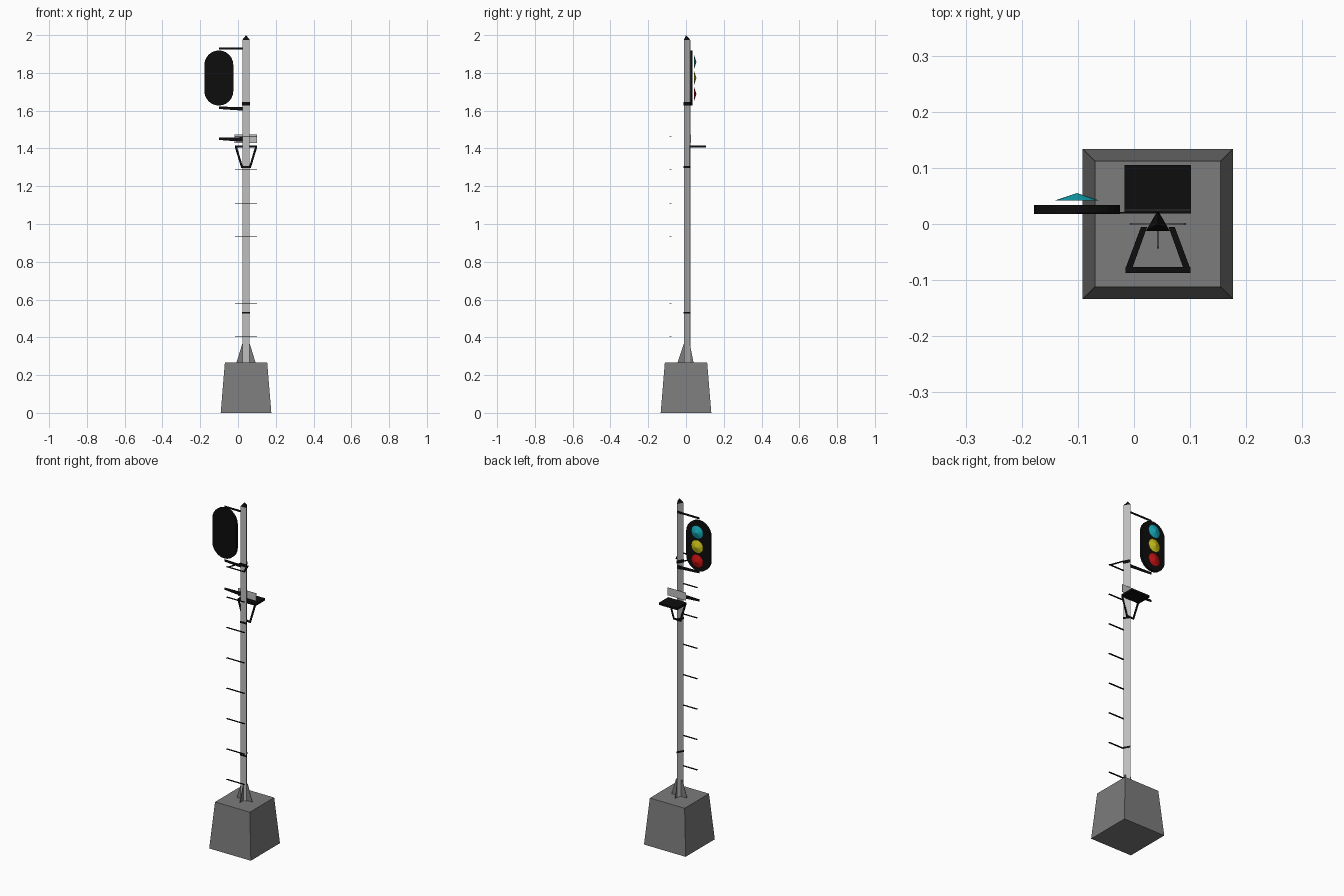
import bpy, bmesh, math

if "Cube" in bpy.data.objects:
    bpy.data.objects.remove(bpy.data.objects["Cube"])

PX = 0.0425  # x of the pole axis


def material(name, rgb):
    m = bpy.data.materials.new(name)
    m.diffuse_color = (*rgb, 1)
    m.use_nodes = True
    m.node_tree.nodes["Principled BSDF"].inputs["Base Color"].default_value = m.diffuse_color
    return m


BLACK = material("black", (0.004, 0.004, 0.004))
STEEL = material("light grey steel", (0.52, 0.52, 0.52))
CONCRETE = material("concrete grey", (0.2, 0.2, 0.2))
CYAN = material("cyan lens", (0.008, 0.42, 0.5))
YELLOW = material("yellow lens", (0.62, 0.56, 0.01))
RED = material("red lens", (0.55, 0.006, 0.006))


def finish(name, bm, mat):
    bmesh.ops.recalc_face_normals(bm, faces=bm.faces)
    me = bpy.data.meshes.new(name)
    bm.to_mesh(me)
    bm.free()
    me.materials.append(mat)
    ob = bpy.data.objects.new(name, me)
    bpy.context.collection.objects.link(ob)
    return ob


def loft(name, low, high, mat):
    """Solid between two matching outlines; a one-point top makes a cone."""
    bm = bmesh.new()
    a = [bm.verts.new(p) for p in low]
    b = [bm.verts.new(p) for p in high]
    n = len(a)
    bm.faces.new(a)
    if len(b) > 1:
        bm.faces.new(b)
    for i in range(n):
        j = (i + 1) % n
        bm.faces.new((a[i], a[j], b[j], b[i]) if len(b) > 1 else (a[i], a[j], b[0]))
    return finish(name, bm, mat)


def upright(name, xz, y, t, mat):
    """Thin upright plate from an outline in x and z."""
    return loft(name, [(x, y, z) for x, z in xz], [(x, y + t, z) for x, z in xz], mat)


def flat(name, xy, z, t, mat):
    """Thin level plate from an outline in x and y."""
    return loft(name, [(x, y, z) for x, y in xy], [(x, y, z + t) for x, y in xy], mat)


def rect(a0, a1, b0, b1):
    return [(a0, b0), (a1, b0), (a1, b1), (a0, b1)]


def triangle(r):
    return [(PX + r * math.cos(math.radians(a)), r * math.sin(math.radians(a)))
            for a in (90, 210, 330)]


def square(hx, hy, z):
    return [(PX + sx * hx, sy * hy, z) for sx, sy in ((-1, -1), (1, -1), (1, 1), (-1, 1))]


# Concrete foundation
loft("foundation", square(0.134, 0.134, 0), square(0.112, 0.112, 0.268), CONCRETE)

# Crossed gusset plates at the pole foot
xz = [(PX - 0.05, 0.268), (PX + 0.05, 0.268), (PX + 0.02, 0.365), (PX - 0.02, 0.365)]
upright("foot_gusset_x", xz, -0.001, 0.002, CONCRETE)
yz = [(-0.044, 0.268), (0.04, 0.268), (0.02, 0.365), (-0.012, 0.365)]
loft("foot_gusset_y", [(PX - 0.001, y, z) for y, z in yz],
     [(PX + 0.001, y, z) for y, z in yz], CONCRETE)

# Three-sided pole and pointed cap
flat("pole", triangle(0.0225), 0.268, 1.707, STEEL)
loft("pole_cap", [(x, y, 1.975) for x, y in triangle(0.0225)], [(PX, 0, 2.0)], BLACK)

# Collars round the pole
for i, (z, h) in enumerate(((0.525, 0.01), (1.297, 0.011), (1.628, 0.018))):
    flat(f"pole_collar_{i}", triangle(0.0245), z, h, BLACK)

# Climbing rungs, standing clear of the pole
for i in range(8):
    flat(f"rung_{i}", rect(PX - 0.058, PX + 0.058, -0.087, -0.077),
         0.402 + i * 0.1768, 0.002, BLACK)

# Splayed arms holding the top of the ladder
for s, side in ((-1, "left"), (1, "right")):
    flat(f"ladder_arm_{side}",
         [(PX + s * x, y) for x, y in ((0.019, -0.005), (0.03, -0.005),
                                       (0.058, -0.08), (0.046, -0.08))],
         1.637, 0.002, BLACK)

# Signal housing: a plate with round ends
LX, LZ, R, H = -0.1015, 1.773, 0.0765, 0.146
outline = []
for k in range(26):
    a = math.pi * (k if k < 13 else k - 1) / 12
    outline.append((LX + R * math.cos(a), LZ + (H - R) * (1 if k < 13 else -1) + R * math.sin(a)))
upright("signal_housing", outline, 0.018, 0.016, BLACK)

# Shallow cone lenses
for i, (name, mat) in enumerate((("red", RED), ("yellow", YELLOW), ("cyan", CYAN))):
    z = LZ + (i - 1) * 0.084
    ring = [(LX + 0.039 * math.cos(k * math.pi / 8), 0.042, z + 0.039 * math.sin(k * math.pi / 8))
            for k in range(16)]
    loft(f"{name}_lens", ring, [(LX, 0.055, z)], mat)

# Side arms from the pole
upright("upper_arm", rect(LX, PX, 1.923, 1.934), 0.019, 0.002, BLACK)
upright("lower_arm", [(LX, 1.609), (PX, 1.599), (PX, 1.618), (LX, 1.622)], 0.019, 0.002, BLACK)
upright("middle_arm", [(LX, 1.445), (PX, 1.434), (PX, 1.46), (LX, 1.457)], 0.019, 0.002, BLACK)

# Platform, its back plate and two slanting braces
flat("platform", rect(PX - 0.059, PX + 0.059, 0.019, 0.105), 1.404, 0.012, BLACK)
upright("back_plate", rect(PX - 0.06, PX + 0.058, 1.43, 1.475), 0.024, 0.002, STEEL)
for s, side in ((-1, "left"), (1, "right")):
    upright(f"platform_brace_{side}",
            [(PX + s * x, z) for x, z in ((0.047, 1.406), (0.059, 1.406), (0.026, 1.298), (0.015, 1.298))],
            0.019, 0.002, BLACK)
upright("brace_foot", rect(PX - 0.026, PX + 0.026, 1.296, 1.307), 0.019, 0.002, BLACK)
